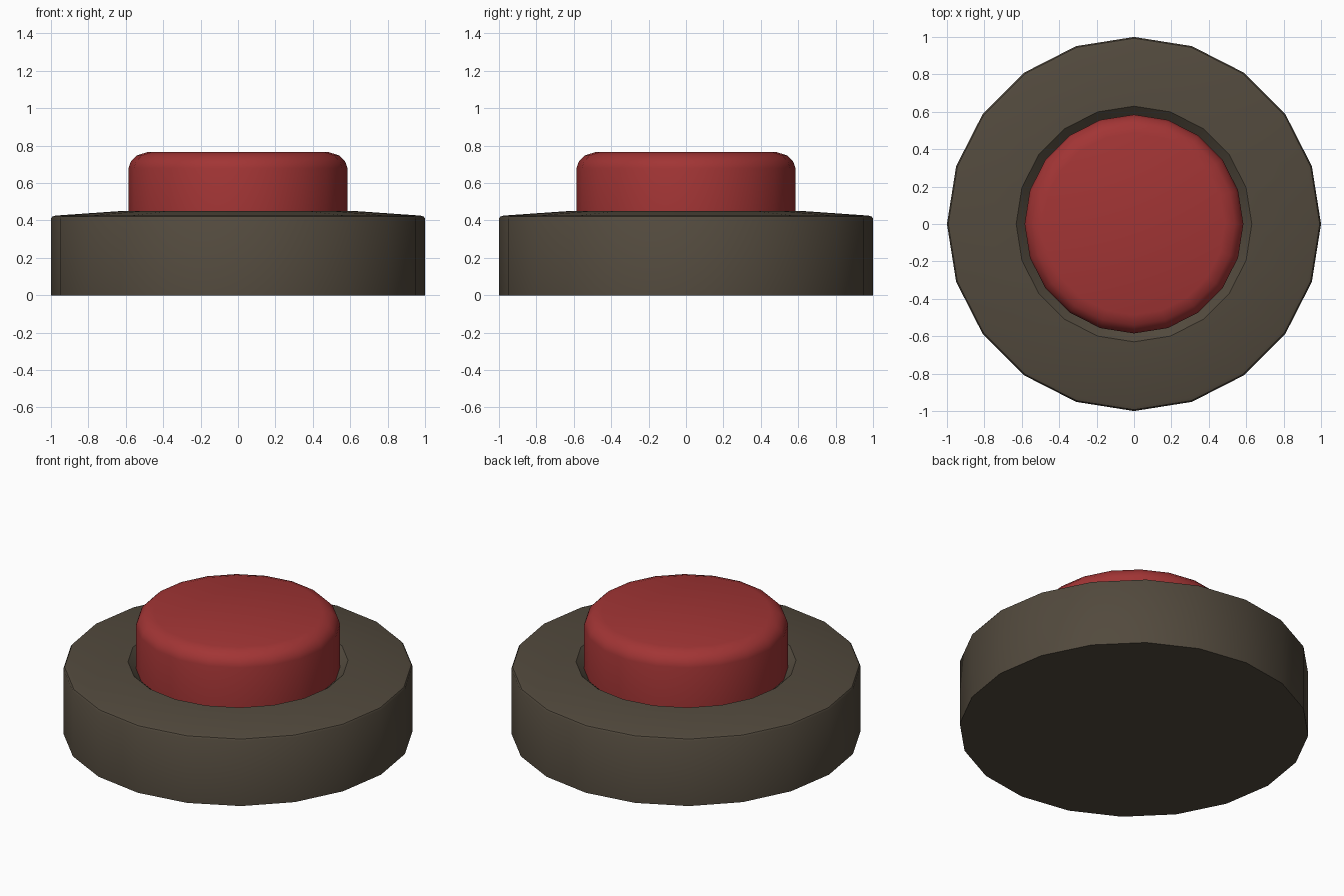
import bpy, bmesh
from math import cos, sin, tau, radians

if "Cube" in bpy.data.objects:
    bpy.data.objects.remove(bpy.data.objects["Cube"])

SIDES = 20


def lathe(name, profile, color):
    """Spin an (r, z) profile around z; r = 0 ends are closed by flat caps."""
    bm = bmesh.new()
    rings = [[bm.verts.new((r * cos(tau * i / SIDES), r * sin(tau * i / SIDES), z))
              for i in range(SIDES)] for r, z in profile]
    for a, b in zip(rings, rings[1:]):
        for i in range(SIDES):
            j = (i + 1) % SIDES
            bm.faces.new((a[i], a[j], b[j], b[i]))
    bm.faces.new(rings[0][::-1])
    bm.faces.new(rings[-1])
    bmesh.ops.recalc_face_normals(bm, faces=bm.faces)
    mesh = bpy.data.meshes.new(name)
    bm.to_mesh(mesh)
    bm.free()
    mat = bpy.data.materials.new(name + "_material")
    mat.diffuse_color = color
    mat.use_nodes = True
    mat.node_tree.nodes["Principled BSDF"].inputs["Base Color"].default_value = mat.diffuse_color
    mesh.materials.append(mat)
    ob = bpy.data.objects.new(name, mesh)
    bpy.context.collection.objects.link(ob)
    bpy.ops.object.select_all(action='DESELECT')
    ob.select_set(True)
    bpy.context.view_layer.objects.active = ob
    bpy.ops.object.shade_smooth_by_angle(angle=radians(35))
    return ob


# Housing: softened rim, slightly domed top, bevelled recess around the button
lathe("button_base",
      [(1, 0), (1, 0.41), (0.993, 0.42), (0.975, 0.426),
       (0.63, 0.45), (0.58, 0.405)],
      (0.085, 0.068, 0.047, 1))

# Push button with a rounded top edge
lathe("push_button",
      [(0.585, 0.40), (0.585, 0.68), (0.573, 0.715), (0.54, 0.748),
       (0.485, 0.765)],
      (0.36, 0.035, 0.035, 1))
